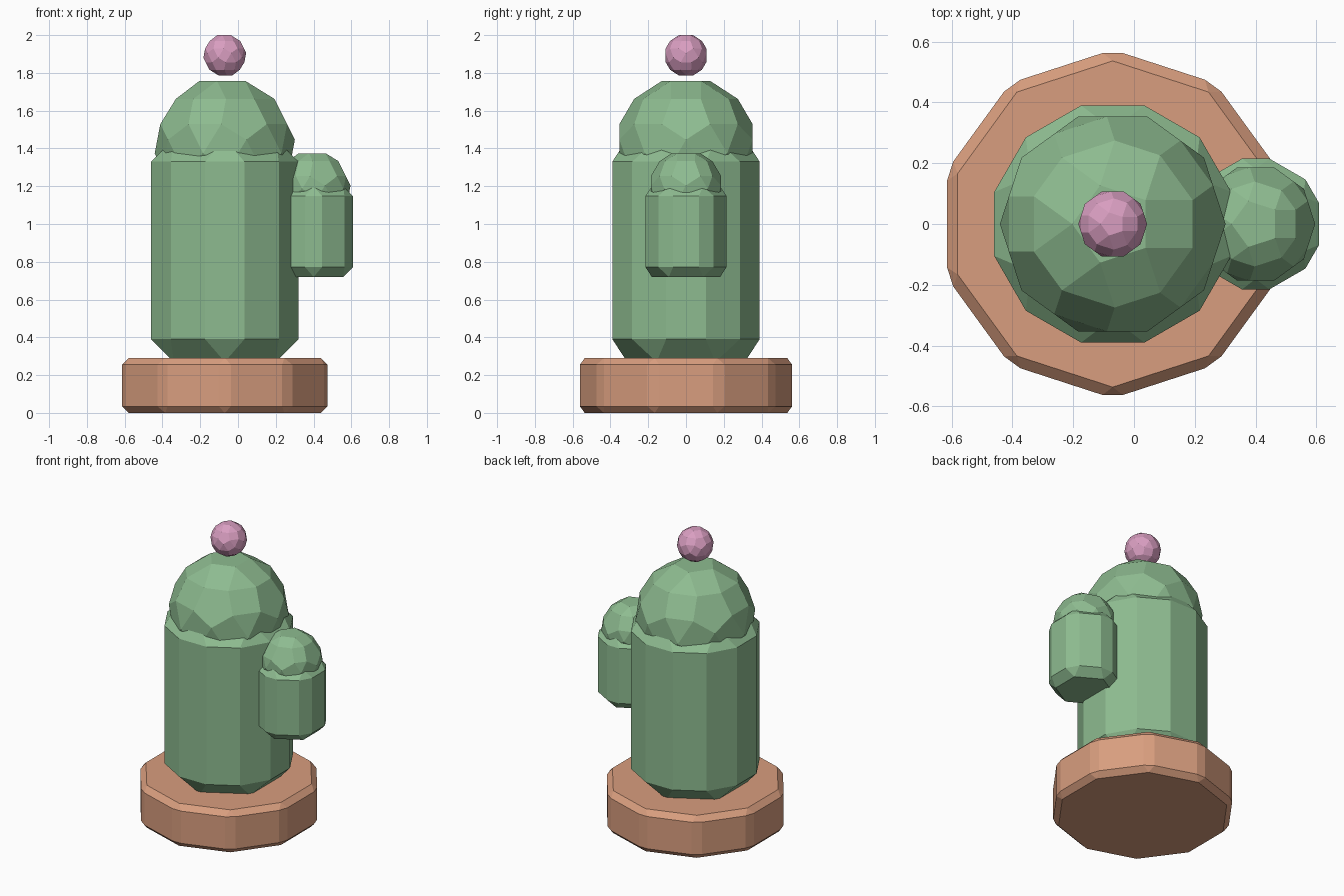
import bpy

if "Cube" in bpy.data.objects:
    bpy.data.objects.remove(bpy.data.objects["Cube"], do_unlink=True)


def make_material(name, rgb):
    mat = bpy.data.materials.new(name)
    mat.use_nodes = True
    color = (*rgb, 1.0)
    mat.diffuse_color = color
    mat.node_tree.nodes["Principled BSDF"].inputs["Base Color"].default_value = color
    return mat


green = make_material("cactus green", (0.27, 0.50, 0.28))
clay = make_material("clay", (0.69, 0.34, 0.21))
pink = make_material("flower pink", (0.69, 0.34, 0.53))


def finish(name, mat, bevel):
    """Name, colour and chamfer the active primitive, keeping flat faces."""
    obj = bpy.context.object
    obj.name = name
    obj.data.materials.append(mat)
    mod = obj.modifiers.new("chamfer", "BEVEL")
    mod.width = bevel
    mod.segments = 1
    mod.limit_method = "ANGLE"
    return obj


def prism(name, mat, sides, radius, x, bottom, top, bevel):
    bpy.ops.mesh.primitive_cylinder_add(
        vertices=sides, radius=radius, depth=top - bottom,
        location=(x, 0, (bottom + top) / 2))
    return finish(name, mat, bevel)


def ball(name, mat, radius, x, z, bevel):
    bpy.ops.mesh.primitive_ico_sphere_add(
        subdivisions=1, radius=radius, location=(x, 0, z))
    return finish(name, mat, bevel)


TRUNK_X = -0.07
ARM_X = 0.40

# Pot
prism("pot", clay, 10, 0.573, TRUNK_X, 0, 0.29, 0.035)

# Trunk with rounded crown
prism("trunk", green, 6, 0.45, TRUNK_X, 0.27, 1.45, 0.12)
ball("trunk_crown", green, 0.45, TRUNK_X, 1.41, 0.084)

# Side arm with its own crown
prism("arm", green, 6, 0.241, ARM_X, 0.72, 1.20, 0.052)
ball("arm_crown", green, 0.24, ARM_X, 1.195, 0.05)

# Flower
ball("flower", pink, 0.137, TRUNK_X, 1.893, 0.025)
